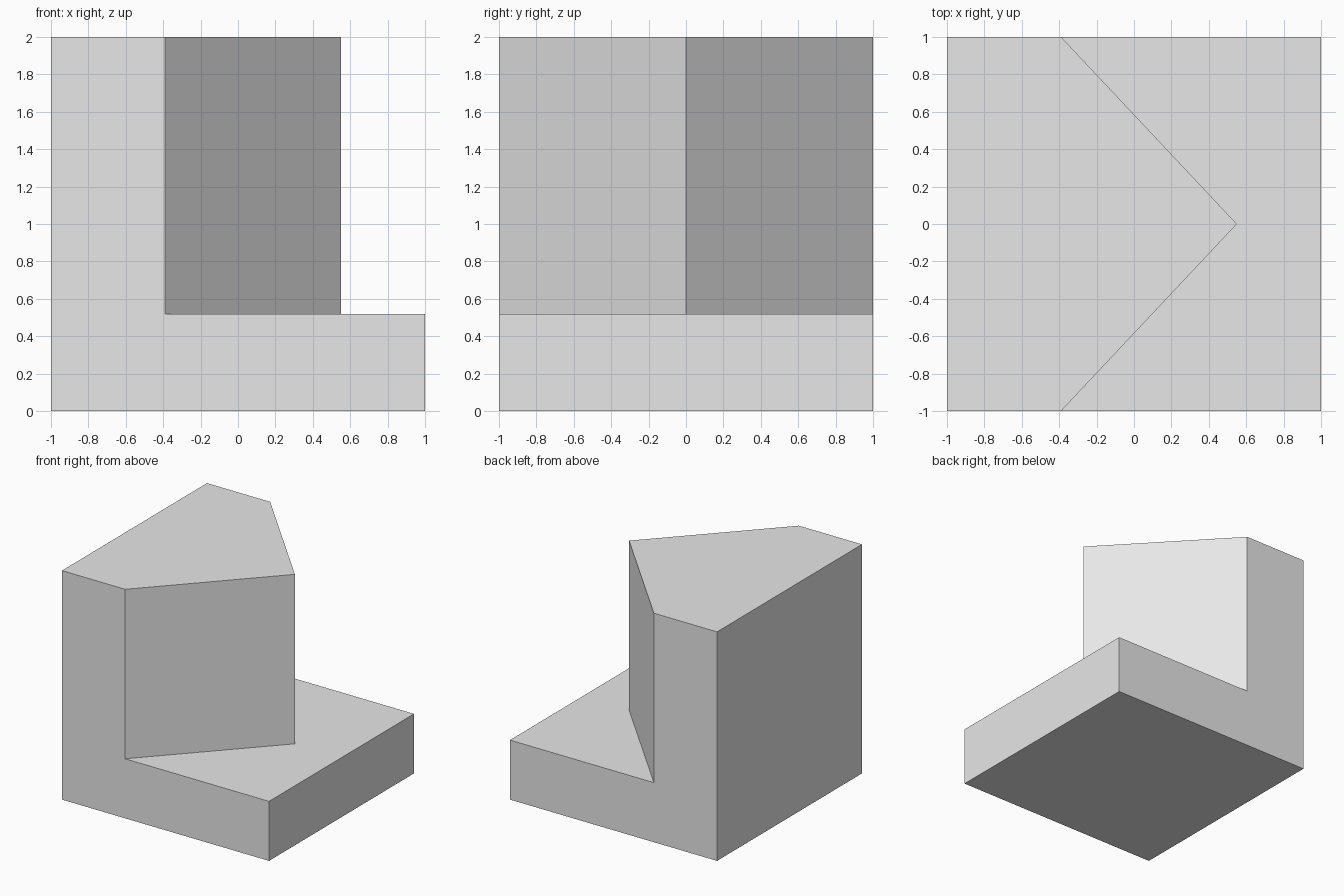
import bpy
import bmesh
import math

cube = bpy.data.objects.get("Cube")
if cube:
    bpy.data.objects.remove(cube, do_unlink=True)

# Plain grey material
grey = bpy.data.materials.new("light grey")
grey.use_nodes = True
colour = (0.8, 0.8, 0.8, 1)
grey.diffuse_color = colour
grey.node_tree.nodes["Principled BSDF"].inputs["Base Color"].default_value = colour

SLAB_TOP, BLOCK_TOP = 0.52, 2.0
SHOULDER_X, TIP_X = -0.39, 0.55

bm = bmesh.new()


def raise_face(face, height):
    """Extrude a face straight up and return its new top."""
    top = bmesh.ops.extrude_face_region(bm, geom=[face])["geom"]
    verts = [g for g in top if isinstance(g, bmesh.types.BMVert)]
    bmesh.ops.translate(bm, verts=verts, vec=(0, 0, height))
    bm.faces.remove(face) if face.is_valid else None
    return next(g for g in top if isinstance(g, bmesh.types.BMFace))


# Base slab: square footprint
square = [bm.verts.new((x, y, 0)) for x, y in ((-1, -1), (1, -1), (1, 1), (-1, 1))]
floor = bm.faces.new(square)
slab_top = raise_face(floor, SLAB_TOP)
bm.faces.new(square[::-1])

# Mark the pointed block's footprint on the slab top
for side in (-1, 1):
    edge = next(e for e in slab_top.edges
                if all(math.isclose(v.co.y, side) for v in e.verts))
    start = min(edge.verts, key=lambda v: v.co.x)
    shoulder = bmesh.utils.edge_split(edge, start, (SHOULDER_X + 1) / 2)[1]
    shoulder.co.x = SHOULDER_X
shoulders = [v for v in slab_top.verts if math.isclose(v.co.x, SHOULDER_X, abs_tol=1e-4)]
bmesh.utils.face_split(slab_top, *shoulders, coords=[(TIP_X, 0, SLAB_TOP)])

# Upright pointed block
footprint = next(f for f in bm.faces
                 if all(v.co.z > 0.1 for v in f.verts)
                 and min(v.co.x for v in f.verts) < -0.9)
raise_face(footprint, BLOCK_TOP - SLAB_TOP)

# Merge flush walls into single flat faces
bmesh.ops.dissolve_limit(bm, angle_limit=math.radians(1), verts=bm.verts, edges=bm.edges)
bmesh.ops.recalc_face_normals(bm, faces=bm.faces)

mesh = bpy.data.meshes.new("pointed_block_on_slab")
bm.to_mesh(mesh)
bm.free()
mesh.materials.append(grey)
block = bpy.data.objects.new("pointed_block_on_slab", mesh)
bpy.context.collection.objects.link(block)
